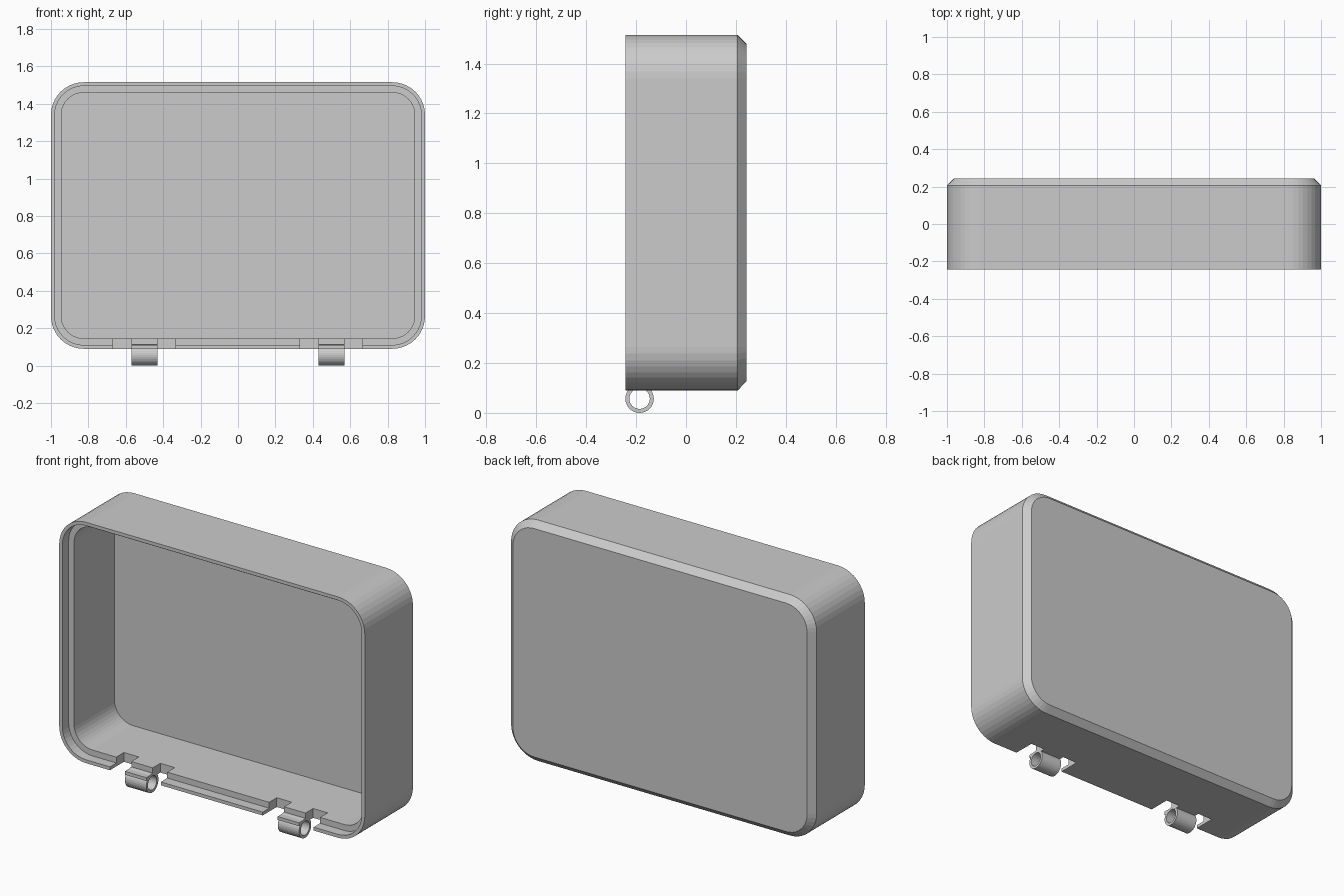
import bpy, bmesh
from math import sin, cos, pi
from mathutils import Matrix

if "Cube" in bpy.data.objects:
    bpy.data.objects.remove(bpy.data.objects["Cube"])

Z0, Z1, Y0, Y1 = 0.09, 1.515, -0.243, 0.243
RADIUS, SEG = 0.175, 10


def finish(bm, name):
    bmesh.ops.recalc_face_normals(bm, faces=bm.faces)
    me = bpy.data.meshes.new(name)
    bm.to_mesh(me)
    bm.free()
    ob = bpy.data.objects.new(name, me)
    bpy.context.collection.objects.link(ob)
    return ob


def rounded_loop(bm, inset, y):
    r = RADIUS - inset
    hx, hz, cz = 1 - RADIUS, (Z1 - Z0) / 2 - RADIUS, (Z0 + Z1) / 2
    verts = []
    for k, (sx, sz) in enumerate([(1, 1), (-1, 1), (-1, -1), (1, -1)]):
        for i in range(SEG + 1):
            a = (k + i / SEG) * pi / 2
            verts.append(bm.verts.new((sx * hx + r * cos(a), y, cz + sz * hz + r * sin(a))))
    return verts


def box(name, x0, x1, y0, y1, z0, z1):
    bm = bmesh.new()
    m = Matrix.Translation(((x0 + x1) / 2, (y0 + y1) / 2, (z0 + z1) / 2))
    bmesh.ops.create_cube(bm, size=1, matrix=m @ Matrix.Diagonal((x1 - x0, y1 - y0, z1 - z0, 1)))
    return finish(bm, name)


def cylinder(name, x, r, length):
    bm = bmesh.new()
    m = Matrix.Translation((x, -0.186, 0.057)) @ Matrix.Rotation(pi / 2, 4, 'Y')
    bmesh.ops.create_cone(bm, cap_ends=True, segments=32, radius1=r, radius2=r,
                          depth=length, matrix=m)
    return finish(bm, name)


def combine(target, tool, operation):
    mod = target.modifiers.new(operation, 'BOOLEAN')
    mod.object, mod.operation, mod.solver = tool, operation, 'EXACT'
    bpy.context.view_layer.objects.active = target
    bpy.ops.object.modifier_apply(modifier=mod.name)
    bpy.data.objects.remove(tool)


# Hollow shell: chamfered back, outer wall, thin rim lip, ledge, inner pocket
bm = bmesh.new()
profile = [(0.037, Y1), (0, 0.207), (0, Y0), (0.02, Y0),
           (0.02, -0.183), (0.055, -0.183), (0.055, 0.195)]
loops = [rounded_loop(bm, i, y) for i, y in profile]
for a, b in zip(loops, loops[1:]):
    for i in range(len(a)):
        j = (i + 1) % len(a)
        bm.faces.new((a[i], a[j], b[j], b[i]))
bm.faces.new(loops[0])
bm.faces.new(loops[-1])
case = finish(bm, "case_shell")

# Two hinge knuckles, each with a clearance notch on either side
for x in (-0.5, 0.5):
    for a, b in ((-0.168, -0.07), (0.07, 0.165)):
        combine(case, box("notch_cutter", x + a, x + b, -0.3, -0.112, 0.0, 0.2), 'DIFFERENCE')
    combine(case, cylinder("knuckle", x, 0.057, 0.1395), 'UNION')
    combine(case, cylinder("pin_cutter", x, 0.041, 0.16), 'DIFFERENCE')
